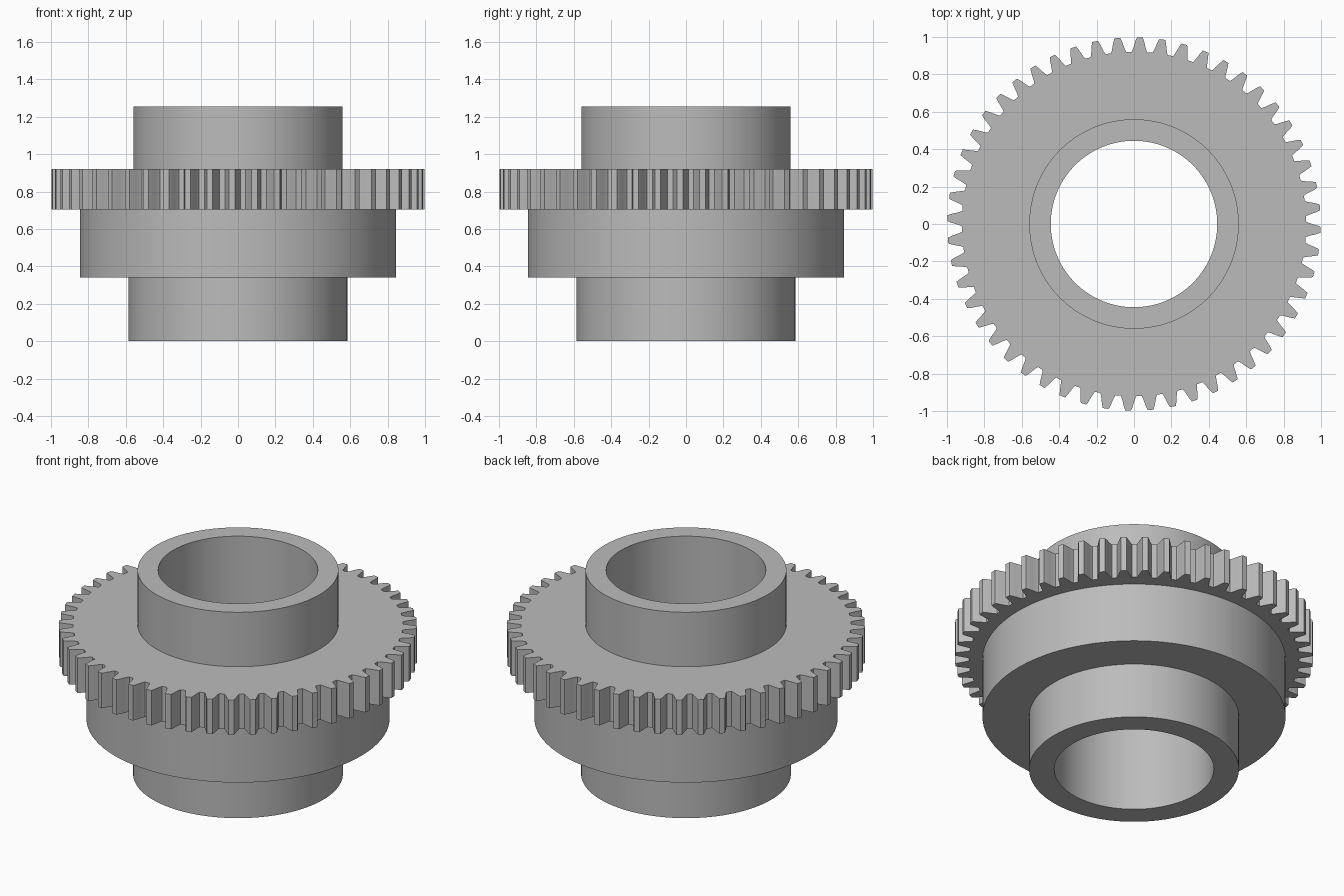
import bpy, bmesh
from math import sin, cos, radians, tau

cube = bpy.data.objects.get("Cube")
if cube:
    bpy.data.objects.remove(cube, do_unlink=True)

steel = bpy.data.materials.new("grey steel")
steel.use_nodes = True
GREY = (0.5, 0.5, 0.5, 1)
steel.diffuse_color = GREY
steel.node_tree.nodes["Principled BSDF"].inputs["Base Color"].default_value = GREY

TEETH = 52
PITCH = tau / TEETH
PHASE = radians(-1.8)
BORE, LOWER, DRUM, UPPER = 0.445, 0.585, 0.845, 0.56
Z_DRUM, Z_GEAR, Z_UPPER, Z_TOP = 0.34, 0.705, 0.92, 1.255

# One tooth: (offset in pitches, radius), mirrored about its centre line
half = [(0.37, 0.921), (0.31, 0.935), (0.25, 0.957), (0.19, 0.98), (0.13, 0.998)]
tooth = [(-a, r) for a, r in half] + half[::-1]
gear_outline = [((i + a) * PITCH + PHASE, r) for i in range(TEETH) for a, r in tooth]


def circle(radius):
    """Circle sharing the angles of the gear outline, so that seams meet exactly."""
    return [(a, radius) for a, _ in gear_outline]


def shell(name, rings):
    """Skin a stack of (outline, height) rings, listed with the outside on the right."""
    bm = bmesh.new()
    loops = [[bm.verts.new((r * cos(a), r * sin(a), z)) for a, r in outline]
             for outline, z in rings]
    for low, high in zip(loops, loops[1:]):
        n = len(low)
        for i in range(n):
            j = (i + 1) % n
            bm.faces.new((low[i], low[j], high[j], high[i]))
    mesh = bpy.data.meshes.new(name)
    bm.to_mesh(mesh)
    bm.free()
    mesh.materials.append(steel)
    obj = bpy.data.objects.new(name, mesh)
    bpy.context.collection.objects.link(obj)
    bpy.ops.object.select_all(action='DESELECT')
    obj.select_set(True)
    bpy.context.view_layer.objects.active = obj
    bpy.ops.object.shade_smooth_by_angle(angle=radians(25))
    return obj


# Lower hub with its bottom rim
shell("lower_hub", [(circle(BORE), 0), (circle(LOWER), 0), (circle(LOWER), Z_DRUM)])
# Wide drum under the gear
shell("drum", [(circle(LOWER), Z_DRUM), (circle(DRUM), Z_DRUM), (circle(DRUM), Z_GEAR)])
# Toothed gear disc
shell("gear", [(circle(DRUM), Z_GEAR), (gear_outline, Z_GEAR),
               (gear_outline, Z_UPPER), (circle(UPPER), Z_UPPER)])
# Upper hub with its top rim
shell("upper_hub", [(circle(UPPER), Z_UPPER), (circle(UPPER), Z_TOP), (circle(BORE), Z_TOP)])
# Through bore
shell("bore", [(circle(BORE), Z_TOP), (circle(BORE), 0)])
